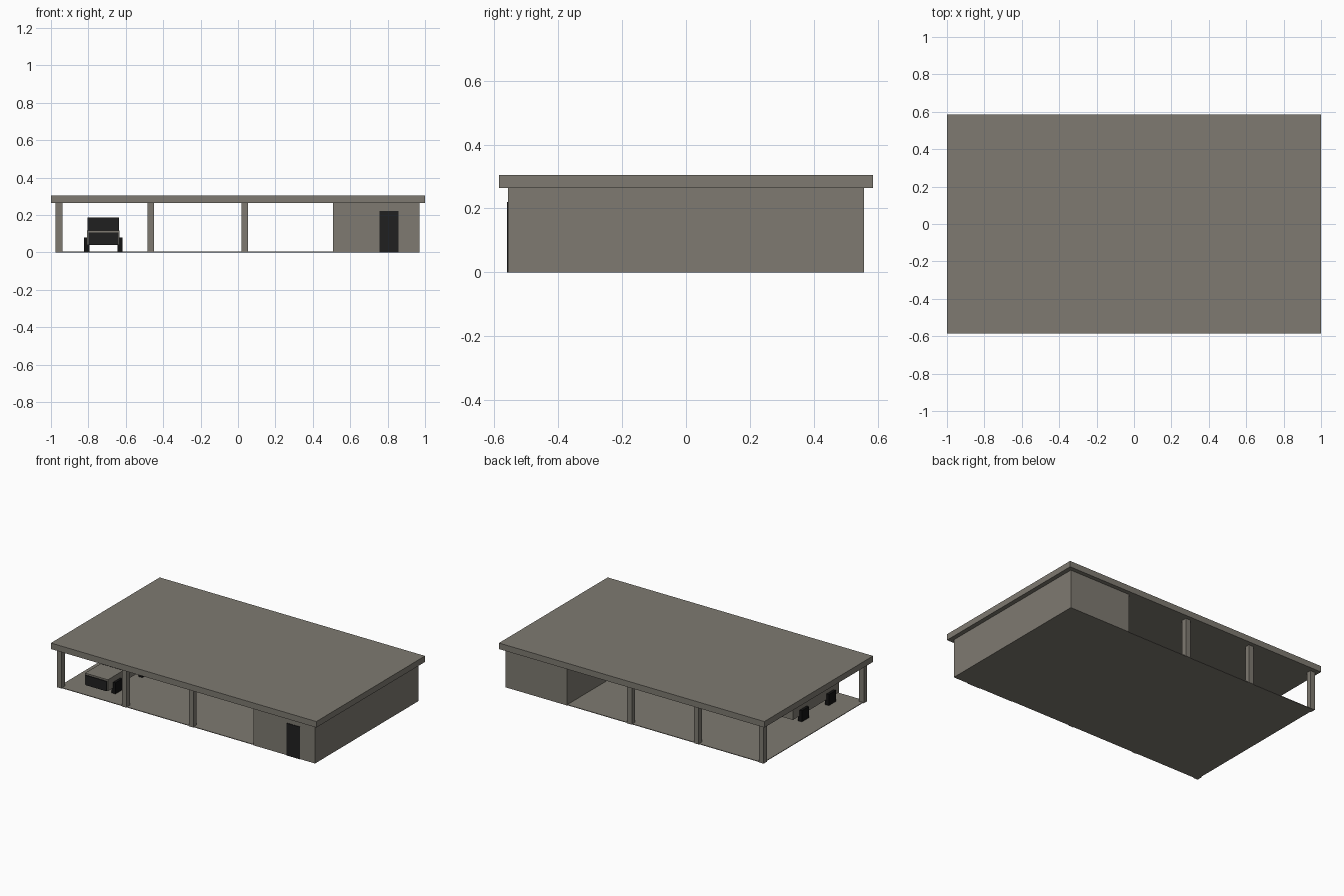
import bpy

if "Cube" in bpy.data.objects:
    bpy.data.objects.remove(bpy.data.objects["Cube"])


def material(name, rgb):
    m = bpy.data.materials.new(name)
    m.diffuse_color = (*rgb, 1.0)
    m.use_nodes = True
    m.node_tree.nodes["Principled BSDF"].inputs["Base Color"].default_value = m.diffuse_color
    return m


GREY = material("warm_grey", (0.21, 0.195, 0.165))
DARK = material("dark_panel", (0.0145, 0.0145, 0.0145))
BLACK = material("tyre_black", (0.006, 0.006, 0.006))


def box(name, x, y, z, mat):
    """Box from (min, max) ranges on each axis."""
    bpy.ops.mesh.primitive_cube_add(
        size=1, location=[(a + b) / 2 for a, b in (x, y, z)])
    ob = bpy.context.object
    ob.name = name
    ob.scale = [b - a for a, b in (x, y, z)]
    bpy.ops.object.transform_apply(location=False, rotation=False, scale=True)
    ob.data.materials.append(mat)
    return ob


# Overhanging flat roof, thin floor and closed room
box("roof_slab", (-1, 1), (-0.585, 0.585), (0.264, 0.305), GREY)
box("floor_slab", (-0.968, 0.508), (-0.552, 0.552), (0, 0.004), GREY)
box("room", (0.508, 0.97), (-0.556, 0.556), (0, 0.264), GREY)
box("door", (0.757, 0.858), (-0.56, -0.556), (0.0, 0.22), DARK)

# Posts along the front and back edges
for x in (-0.957, -0.467, 0.036):
    for side, y in (("front", -0.539), ("back", 0.539)):
        box(side + "_post", (x - 0.0175, x + 0.0175),
            (y - 0.0175, y + 0.0175), (0, 0.264), GREY)

# Parked vehicle: body, dark cabin, grille and wheels
CX = -0.72
box("vehicle_body", (CX - 0.086, CX + 0.086), (-0.495, 0.0), (0.04, 0.118), GREY)
box("vehicle_cabin", (CX - 0.084, CX + 0.084), (-0.33, -0.005), (0.118, 0.187), DARK)
box("vehicle_grille", (CX - 0.08, CX + 0.08), (-0.501, -0.495), (0.04, 0.107), DARK)
for y in (-0.40, -0.11):
    for s in (-1, 1):
        xs = sorted((CX + s * 0.075, CX + s * 0.103))
        box("vehicle_wheel", xs, (y - 0.038, y + 0.038), (0.004, 0.08), BLACK)
